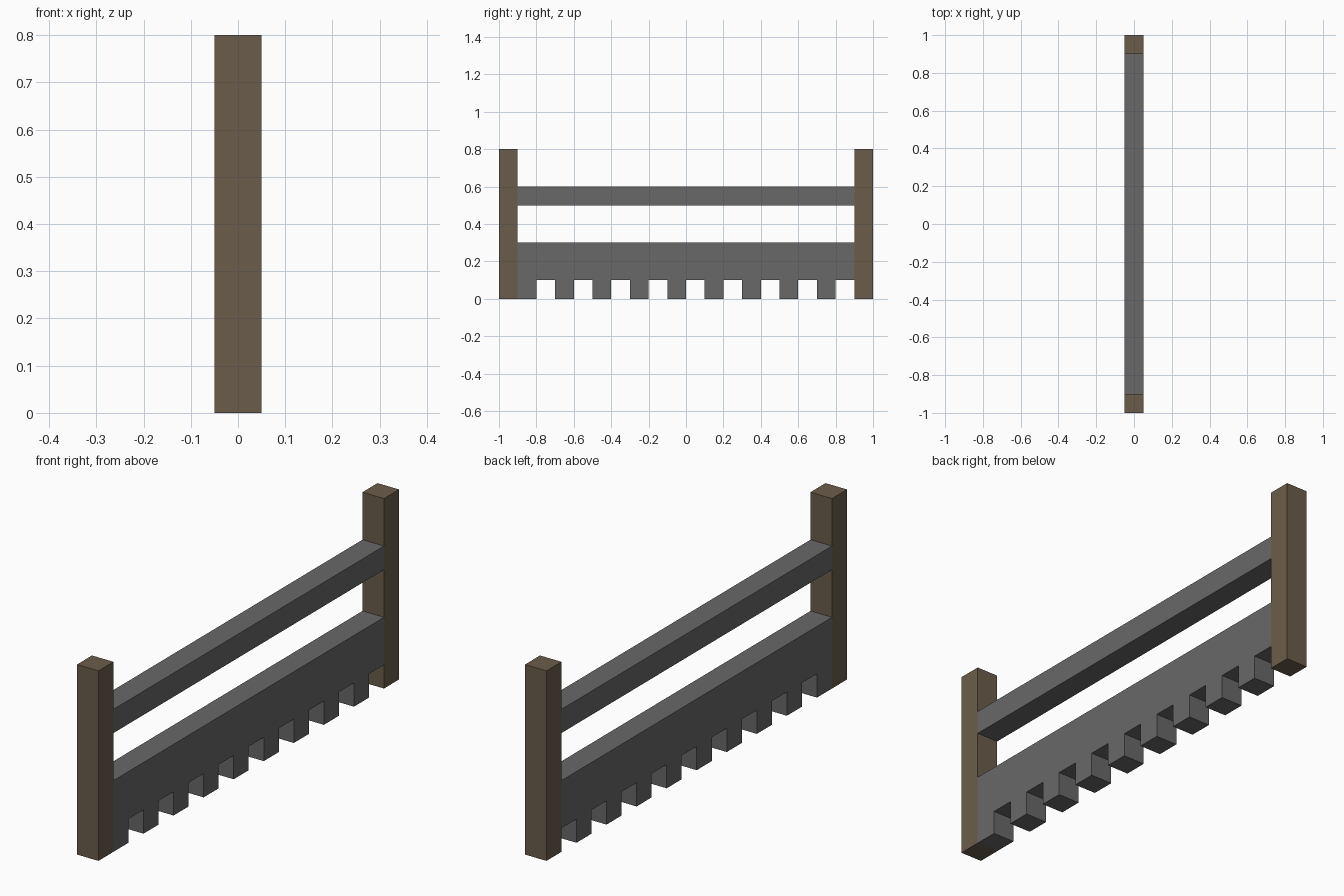
import bpy
import bmesh

cube = bpy.data.objects.get("Cube")
if cube:
    bpy.data.objects.remove(cube, do_unlink=True)

HALF = 0.05  # half thickness of every part
STEP = 0.1   # width of a post, tooth or gap


def make_material(name, color):
    mat = bpy.data.materials.new(name)
    mat.use_nodes = True
    mat.diffuse_color = color
    mat.node_tree.nodes["Principled BSDF"].inputs["Base Color"].default_value = color
    return mat


def extrude_profile(name, outline, mat):
    """Extrude a (y, z) outline through the thickness of the fence."""
    bm = bmesh.new()
    face = bm.faces.new([bm.verts.new((-HALF, y, z)) for y, z in outline])
    result = bmesh.ops.extrude_face_region(bm, geom=[face])
    verts = [v for v in result["geom"] if isinstance(v, bmesh.types.BMVert)]
    bmesh.ops.translate(bm, verts=verts, vec=(2 * HALF, 0, 0))
    bmesh.ops.recalc_face_normals(bm, faces=bm.faces)
    mesh = bpy.data.meshes.new(name)
    bm.to_mesh(mesh)
    bm.free()
    mesh.materials.append(mat)
    obj = bpy.data.objects.new(name, mesh)
    bpy.context.collection.objects.link(obj)
    return obj


def rectangle(y0, y1, z0, z1):
    return [(y0, z0), (y1, z0), (y1, z1), (y0, z1)]


wood = make_material("brown wood", (0.148, 0.108, 0.07, 1))
metal = make_material("dark grey", (0.138, 0.138, 0.138, 1))

# End posts
extrude_profile("front_post", rectangle(-1, -0.9, 0, 0.8), wood)
extrude_profile("back_post", rectangle(0.9, 1, 0, 0.8), wood)

# Upper rail
extrude_profile("upper_rail", rectangle(-0.9, 0.9, 0.5, 0.6), metal)

# Lower board with square teeth along its bottom edge
outline = [(0.9, 0.3), (-0.9, 0.3)]
for i in range(9):
    y = -0.9 + 2 * STEP * i
    outline += [(y, 0), (y + STEP, 0), (y + STEP, STEP), (y + 2 * STEP, STEP)]
extrude_profile("toothed_board", outline, metal)
